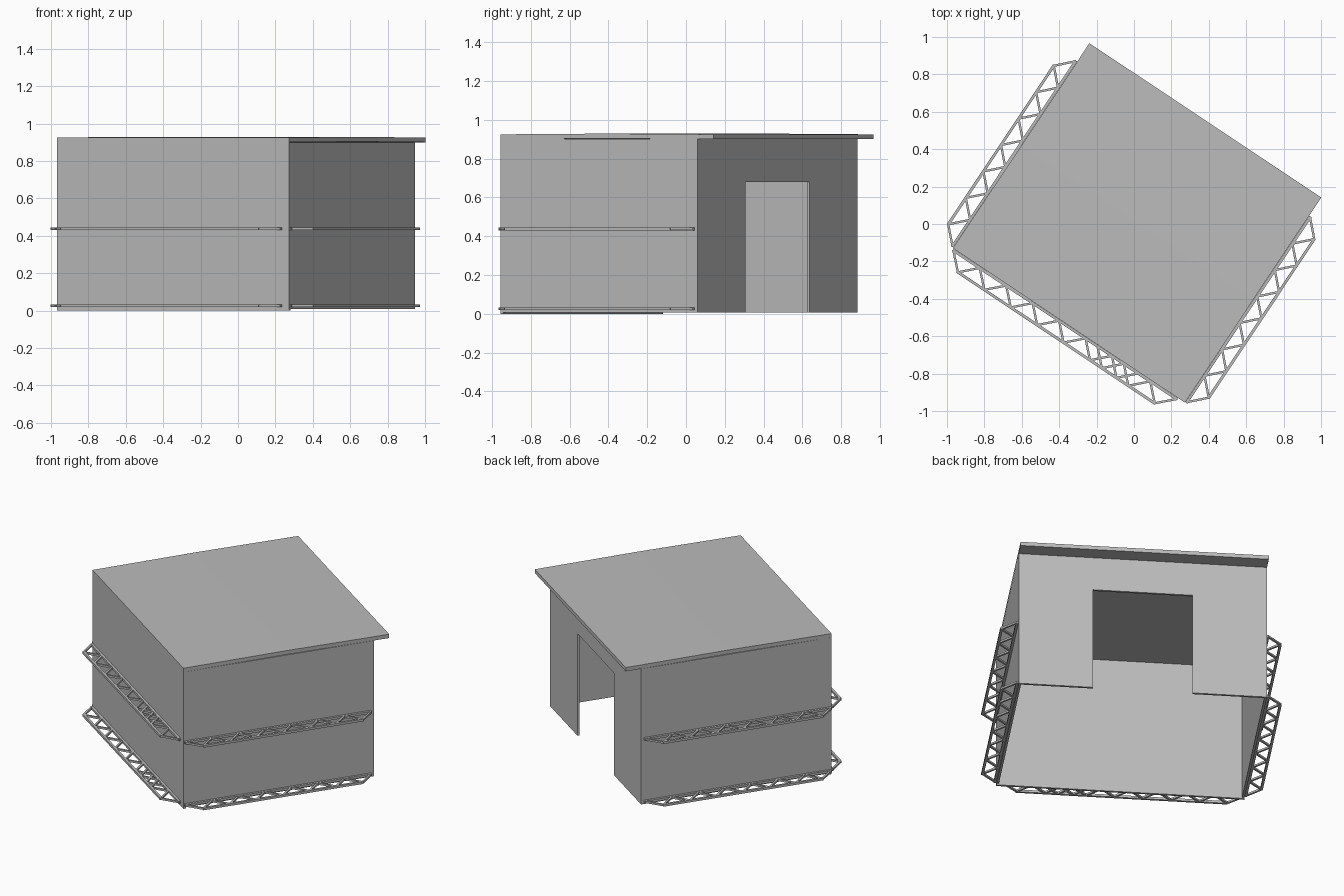
import bpy, bmesh, math
from mathutils import Matrix, Vector

if "Cube" in bpy.data.objects:
    bpy.data.objects.remove(bpy.data.objects["Cube"])

# Local frame: x along the front wall, y towards the doorway wall
PLACE = Matrix.Translation((-0.968, -0.13, 0)) @ Matrix.Rotation(math.radians(-33.64), 4, 'Z')
W, D, H, T = 1.489, 1.219, 0.90, 0.015   # width, depth, wall height, wall thickness
OVERHANG, ROOF_T = 0.098, 0.025

grey = bpy.data.materials.new("light_grey")
grey.diffuse_color = (0.5, 0.5, 0.5, 1)
grey.use_nodes = True
grey.node_tree.nodes["Principled BSDF"].inputs["Base Color"].default_value = grey.diffuse_color


def finish(name, bm):
    bmesh.ops.recalc_face_normals(bm, faces=bm.faces)
    bm.transform(PLACE)
    me = bpy.data.meshes.new(name)
    bm.to_mesh(me)
    bm.free()
    me.materials.append(grey)
    ob = bpy.data.objects.new(name, me)
    bpy.context.collection.objects.link(ob)
    return ob


def extrude(name, points, offset):
    """Flat polygon pushed along an offset vector."""
    bm = bmesh.new()
    face = bm.faces.new([bm.verts.new(p) for p in points])
    new = bmesh.ops.extrude_face_region(bm, geom=[face])
    bmesh.ops.translate(bm, vec=offset, verts=[g for g in new["geom"] if isinstance(g, bmesh.types.BMVert)])
    return finish(name, bm)


def wall(name, x0, x1, y0, y1, z0):
    extrude(name, [(x0, y0, z0), (x1, y0, z0), (x1, y1, z0), (x0, y1, z0)], (0, 0, H - z0))


# Walls, open underneath
wall("front_wall", 0, W, 0, T, 0)
wall("left_wall", 0, T, T, D - T, 0.008)
wall("right_wall", W - T, W, T, D - T, 0.008)

# Back wall with doorway
z0, a, b, top = 0.008, W / 2 - 0.298, W / 2 + 0.298, 0.68
outline = [(0, z0), (a, z0), (a, top), (b, top), (b, z0), (W, z0), (W, H), (0, H)]
extrude("doorway_wall", [(x, D, z) for x, z in outline], (0, -T, 0))

# Roof with a barely raised centre line
RD, R = D + OVERHANG, 0.004
profile = [(0, H), (RD / 2, H + R), (RD, H), (RD, H + ROOF_T), (RD / 2, H + ROOF_T + R), (0, H + ROOF_T)]
extrude("roof", [(0, y, z) for y, z in profile], (W, 0, 0))


def bar(bm, p, q, size):
    """Square bar between two points."""
    p, q = Vector(p), Vector(q)
    d = q - p
    mat = Matrix.Translation((p + q) / 2) @ Matrix.Rotation(math.atan2(d.y, d.x), 4, 'Z')
    bmesh.ops.create_cube(bm, size=1, matrix=mat @ Matrix.Diagonal((d.length + size * 0.5, size, size, 1)))


def truss(name, origin, along, out, bays, z):
    """Flat zigzag truss: wall chord, outer chord and diagonals."""
    o, al, ou = (Vector((*v, 0)) for v in (origin, along, out))
    o.z = z
    step, near, far = 1.2 / 7, 0.008, 0.092
    inner = [o + al * (0.008 + i * step * 0.99) + ou * near for i in range(bays + 1)]
    outer = [(inner[i] + inner[i + 1]) / 2 + ou * (far - near) for i in range(bays)]
    bm = bmesh.new()
    bar(bm, inner[0], inner[-1], 0.015)
    bar(bm, outer[0], outer[-1], 0.015)
    for i in range(bays):
        bar(bm, inner[i], outer[i], 0.012)
        bar(bm, outer[i], inner[i + 1], 0.012)
    finish(name, bm)


# Trusses on three sides at two heights
for level, z in (("lower", 0.026), ("upper", 0.438)):
    truss(level + "_front_truss", (0, 0), (1, 0), (0, -1), 7, z)
    truss(level + "_front_truss_extension", (1.45, 0), (-1, 0), (0, -1), 3, z)
    truss(level + "_left_truss", (0, 0), (0, 1), (-1, 0), 7, z)
    truss(level + "_right_truss", (W, 0), (0, 1), (1, 0), 7, z)
